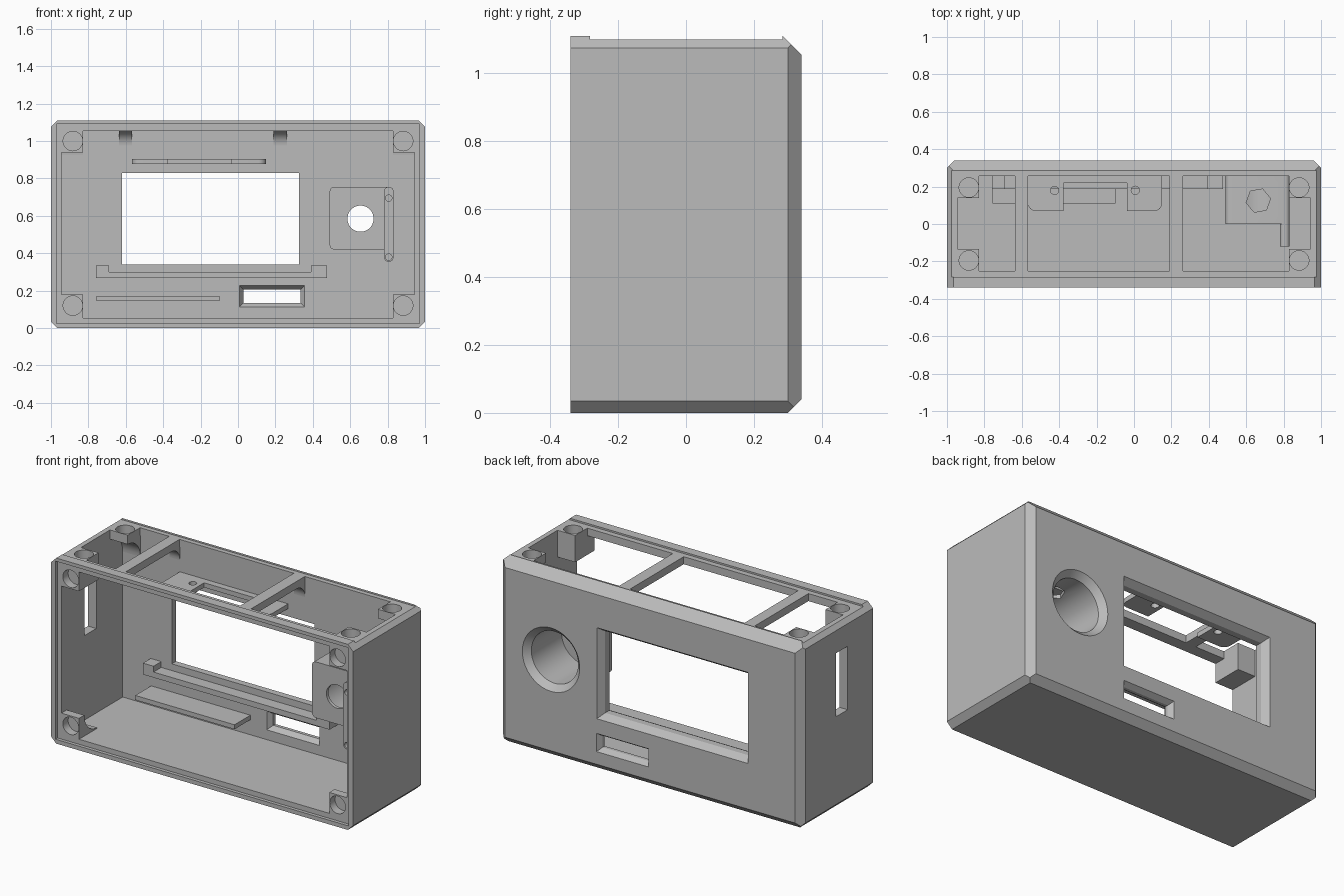
import bpy, bmesh, math
from mathutils import Vector

if "Cube" in bpy.data.objects:
    bpy.data.objects.remove(bpy.data.objects["Cube"], do_unlink=True)

grey = bpy.data.materials.new("plain grey")
grey.use_nodes = True
grey.diffuse_color = (0.5, 0.5, 0.5, 1)
grey.node_tree.nodes["Principled BSDF"].inputs["Base Color"].default_value = (0.5, 0.5, 0.5, 1)


def finish(name, bm):
    bmesh.ops.recalc_face_normals(bm, faces=bm.faces)
    me = bpy.data.meshes.new(name)
    bm.to_mesh(me)
    bm.free()
    me.materials.append(grey)
    ob = bpy.data.objects.new(name, me)
    bpy.context.collection.objects.link(ob)
    return ob


def prism(name, pts, axis, a, b, pts2=None):
    """Extrude an outline along an axis; a second outline makes it taper."""
    bm = bmesh.new()

    def ring(outline, d):
        out = []
        for p in outline:
            co = list(p)
            co.insert(axis, d)
            out.append(bm.verts.new(co))
        return out
    r1, r2 = ring(pts, a), ring(pts2 or pts, b)
    bm.faces.new(r1)
    bm.faces.new(r2)
    for i in range(len(r1)):
        j = (i + 1) % len(r1)
        bm.faces.new((r1[i], r1[j], r2[j], r2[i]))
    return finish(name, bm)


def rect(x0, x1, z0, z1, grow=0):
    return [(x0 - grow, z0 - grow), (x1 + grow, z0 - grow),
            (x1 + grow, z1 + grow), (x0 - grow, z1 + grow)]


def arc(cx, cy, r, a0, a1, n=12):
    angles = [math.radians(a0 + (a1 - a0) * i / n) for i in range(n + 1)]
    return [(cx + r * math.cos(t), cy + r * math.sin(t)) for t in angles]


def circle(cx, cy, r, n=40):
    return arc(cx, cy, r, 0, 360, n)[:-1]


def rounded(x0, x1, z0, z1, r):
    return (arc(x1 - r, z1 - r, r, 0, 90, 6) + arc(x0 + r, z1 - r, r, 90, 180, 6)
            + arc(x0 + r, z0 + r, r, 180, 270, 6) + arc(x1 - r, z0 + r, r, 270, 360, 6))


def box(name, x, y, z):
    return prism(name, rect(*x, *z), 1, *y)


def carve(ob, cutters):
    """Subtract each cutter from the part, then delete the cutters."""
    for c in cutters:
        m = ob.modifiers.new("cut", 'BOOLEAN')
        m.operation, m.solver, m.object = 'DIFFERENCE', 'EXACT', c
    bpy.context.view_layer.update()
    dg = bpy.context.evaluated_depsgraph_get()
    me = bpy.data.meshes.new_from_object(ob.evaluated_get(dg))
    ob.modifiers.clear()
    ob.data = me
    for c in cutters:
        bpy.data.objects.remove(c, do_unlink=True)


# Housing block with chamfered edges
bm = bmesh.new()
bmesh.ops.create_cube(bm, size=1)
for v in bm.verts:
    v.co = Vector((v.co.x * 2, v.co.y * 0.68, (v.co.z + 0.5) * 1.11))
planes = [((0, 0.34, 1.055), (0, 1, 1)), ((0, 0.34, 0.04), (0, 1, -1))]
for s in (-1, 1):
    planes += [((s, 0, 1.075), (s, 0, 1)), ((s, 0, 0.035), (s, 0, -1)), ((s, 0.3, 0), (s, 1, 0))]
for co, no in planes:
    cut = bmesh.ops.bisect_plane(bm, geom=bm.verts[:] + bm.edges[:] + bm.faces[:],
                                 plane_co=co, plane_no=Vector(no).normalized(), clear_outer=True)
    bmesh.ops.holes_fill(bm, edges=[e for e in cut["geom_cut"] if isinstance(e, bmesh.types.BMEdge)])
housing = finish("housing", bm)


def knob_cutters():
    k = (0.655, 0.585)
    return [prism("knob_well", circle(*k, 0.155), 1, 0.02, 0.5),
            prism("knob_rim", circle(*k, 0.155), 1, 0.305, 0.341, circle(*k, 0.191)),
            prism("knob_hole", circle(*k, 0.07), 1, -0.1, 0.1)]


window = (-0.62, 0.325, 0.34, 0.83)
port = (0.03, 0.335, 0.135, 0.205)
carve(housing, [
    box("cavity", (-0.945, 0.945), (-0.5, 0.26), (0.055, 1.055)),
    box("top_opening", (-0.945, 0.945), (-0.25, 0.257), (1, 1.5)),
    box("front_rabbet", (-0.97, 0.97), (-0.5, -0.32), (0.025, 1.09)),
    box("top_recess", (-2, 2), (-0.283, 0.285), (1.1, 2)),
    prism("window_cut", rect(*window), 1, 0.2, 0.5),
    prism("window_bevel", rect(*window), 1, 0.3, 0.341, rect(*window, 0.028)),
    prism("port_cut", rect(*port), 1, 0.2, 0.5),
    prism("port_inner_bevel", rect(*port, 0.025), 1, 0.255, 0.29, rect(*port)),
    prism("port_outer_bevel", rect(*port), 1, 0.31, 0.341, rect(*port, 0.02)),
    box("side_slot", (-1.2, -0.9), (-0.1, 0.01), (0.56, 0.94)),
] + knob_cutters())

# Corner screw posts, mirrored left and right
low = [(-0.32, 0.04), (-0.32, 0.18)] + arc(-0.15, 0.18, 0.12, 180, 270) + [(-0.15, 0.04)]
back = [(0.27, 1.1), (0.14, 1.1)] + arc(0.14, 0.925, 0.12, 90, 0) + [(0.27, 0.925)]
front = rect(-0.32, -0.135, 0.94, 1.1)
for s, side in ((1, "left"), (-1, "right")):
    for label, outline in (("bottom_front", low), ("top_back", back), ("top_front", front)):
        post = prism(f"{side}_{label}_post", outline, 0, s * 0.828, s * 0.95)
        cutters = []
        if outline is not back:
            z = 0.12 if outline is low else 1.0
            cutters.append(prism("screw", circle(s * 0.883, z, 0.052), 1, -0.4, -0.27))
        if outline is not low:
            y = 0.195 if outline is back else -0.195
            cutters.append(prism("screw", circle(s * 0.883, y, 0.052), 2, 1.05, 1.2))
        carve(post, cutters)

# Top cross bars with curved gussets at the back panel
gusset = [(0.27, 1.07), (0.18, 1.07)] + arc(0.18, 0.975, 0.08, 90, 0) + [(0.27, 0.975)]
for side, x0, x1 in (("right", -0.635, -0.567), ("left", 0.19, 0.262)):
    box(side + "_cross_bar", (x0, x1), (-0.255, 0.26), (1.055, 1.1))
    prism(side + "_gusset", gusset, 0, x0, x1)

# Display shelf above the window, with two drilled tabs
shelf = ([(0.15, 0.265), (-0.567, 0.265)] + arc(-0.527, 0.11, 0.04, 180, 270, 6)
         + [(-0.378, 0.07), (-0.378, 0.22), (-0.038, 0.22), (-0.038, 0.07)]
         + arc(0.11, 0.11, 0.04, 270, 360, 6))
upper_shelf = prism("upper_shelf", shelf, 2, 0.877, 0.905)
carve(upper_shelf, [prism("tab_hole", circle(x, 0.18, 0.022, 20), 2, 0.8, 1) for x in (-0.425, 0.007)])

# Rail below the window with raised ends, and the board ledge
rail = [(-0.76, 0.267), (0.475, 0.267), (0.475, 0.335), (0.39, 0.335),
        (0.39, 0.3), (-0.69, 0.3), (-0.69, 0.335), (-0.76, 0.335)]
prism("lower_rail", rail, 1, 0.187, 0.265)
box("board_ledge", (-0.757, -0.1), (0.11, 0.265), (0.145, 0.172))

# Knob boss and its mounting strip
boss = prism("knob_boss", rounded(0.49, 0.822, 0.42, 0.755, 0.025), 1, 0, 0.265)
carve(boss, knob_cutters() + [prism("hex_hole", arc(0.665, 0.125, 0.066, 10, 310, 5), 2, 0.6, 0.9)])
strip = prism("knob_strip", rounded(0.78, 0.832, 0.355, 0.755, 0.025), 1, -0.12, 0.265)
carve(strip, knob_cutters() + [prism("strip_hole", circle(0.806, z, 0.017, 20), 1, -0.2, 0) for z in (0.38, 0.695)])

# Flat faces stay crisp while curved ones are smooth
bpy.ops.object.select_all(action='DESELECT')
for ob in bpy.context.collection.objects:
    if ob.type == 'MESH' and ob.data.materials and ob.data.materials[0] == grey:
        ob.select_set(True)
bpy.context.view_layer.objects.active = housing
bpy.ops.object.shade_smooth_by_angle(angle=math.radians(30))
